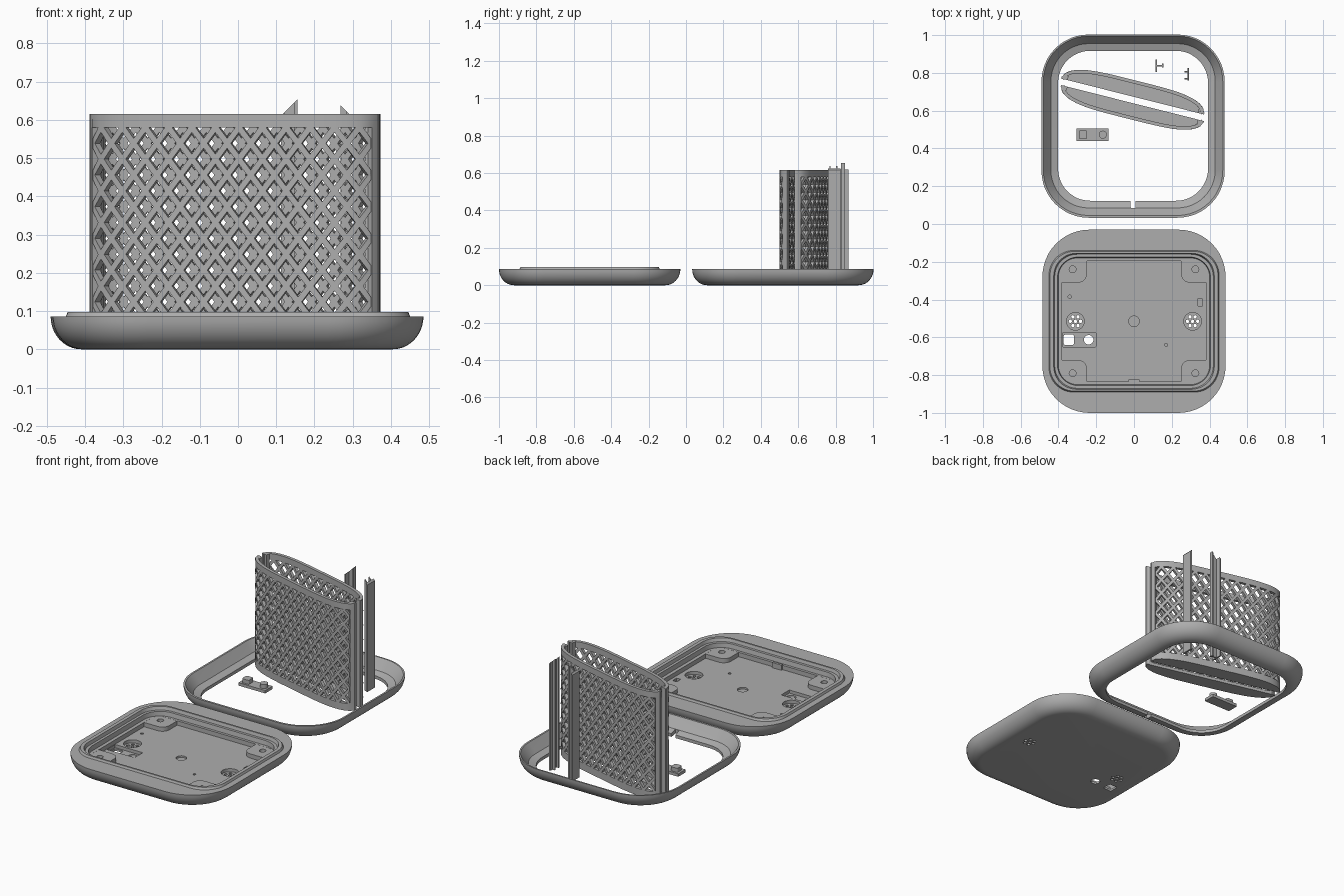
import bpy, bmesh, math
from mathutils import Vector

old = bpy.data.objects.get("Cube")
if old:
    bpy.data.objects.remove(old)

grey = bpy.data.materials.new("plastic_grey")
grey.use_nodes = True
colour = (0.42, 0.42, 0.42, 1)
grey.diffuse_color = colour
grey.node_tree.nodes["Principled BSDF"].inputs["Base Color"].default_value = colour


def finish(name, bm, normals=True):
    if normals:
        bmesh.ops.recalc_face_normals(bm, faces=bm.faces)
    me = bpy.data.meshes.new(name)
    bm.to_mesh(me)
    bm.free()
    me.materials.append(grey)
    ob = bpy.data.objects.new(name, me)
    bpy.context.collection.objects.link(ob)
    return ob


def activate(ob):
    bpy.ops.object.select_all(action='DESELECT')
    ob.select_set(True)
    bpy.context.view_layer.objects.active = ob


def smooth(ob):
    activate(ob)
    bpy.ops.object.shade_smooth_by_angle(angle=math.radians(30))


def add_loft(bm, loops, closed=False):
    rows = [[bm.verts.new(p) for p in loop] for loop in loops]
    n = len(rows[0])
    pairs = list(zip(rows, rows[1:]))
    if closed:
        pairs.append((rows[-1], rows[0]))
    else:
        bm.faces.new(rows[0])
        bm.faces.new(rows[-1])
    for a, b in pairs:
        for i in range(n):
            j = (i + 1) % n
            bm.faces.new((a[i], a[j], b[j], b[i]))


def rounded(cx, cy, hx, hy, r, z, n=12):
    pts = []
    for k, (sx, sy) in enumerate(((1, 1), (-1, 1), (-1, -1), (1, -1))):
        for i in range(n + 1):
            a = (k + i / n) * math.pi / 2
            pts.append((cx + sx * (hx - r) + r * math.cos(a),
                        cy + sy * (hy - r) + r * math.sin(a), z))
    return pts


def add_block(bm, cx, cy, hx, hy, r, z0, z1, n=6):
    add_loft(bm, [rounded(cx, cy, hx, hy, r, z, n) for z in (z0, z1)])


def add_disc(bm, cx, cy, r, z0, z1, n=24):
    add_loft(bm, [[(cx + r * math.cos(i * math.tau / n), cy + r * math.sin(i * math.tau / n), z)
                   for i in range(n)] for z in (z0, z1)])


def add_prism(bm, pts, z0, z1):
    add_loft(bm, [[(x, y, z) for x, y in pts] for z in (z0, z1)])


def cut(ob, cutter_bm):
    cutter = finish("cutter", cutter_bm)
    cutter.hide_render = True
    mod = ob.modifiers.new("cut", 'BOOLEAN')
    mod.operation, mod.solver, mod.object = 'DIFFERENCE', 'EXACT', cutter
    activate(ob)
    bpy.ops.object.modifier_apply(modifier=mod.name)
    bpy.data.objects.remove(cutter)


# Bowl-shaped outside shared by the base and the bezel
HEIGHT, HALF, CORNER, FILLET = 0.086, 0.485, 0.25, 0.08


def outer_loops(cx, cy):
    loops = []
    for i in range(11):
        a = i / 10 * math.pi / 2
        inset = FILLET * (1 - math.sin(a))
        loops.append(rounded(cx, cy, HALF - inset, HALF - inset, CORNER - inset,
                             HEIGHT * (1 - math.cos(a))))
    return loops


# Base tray with raised lip, ledge and pocket
BY = -0.515
inner = [(.45, .375, .13, HEIGHT), (.445, .37, .13, .098), (.425, .36, .12, .098),
         (.42, .355, .12, .08), (.405, .34, .11, .08), (.4, .335, .1, .055),
         (.38, .32, .05, .055), (.38, .32, .05, .03)]
bm = bmesh.new()
add_loft(bm, outer_loops(0, BY) + [rounded(0, BY, *row) for row in inner])
base = finish("base_tray", bm)

# Shallow recesses in the pocket floor
bm = bmesh.new()
for side in (-1, 1):
    add_disc(bm, side * .31, BY, .047, .012, .05)
add_disc(bm, 0, BY, .028, .02, .05)
add_block(bm, -.29, -.613, .088, .037, .003, .012, .05)
add_disc(bm, -.34, -.385, .009, .015, .05, 12)
add_disc(bm, .17, -.64, .008, .015, .05, 12)
add_block(bm, .35, -.415, .013, .018, .002, .015, .05)
cut(base, bm)

# Through holes: grilles, switch and button
bm = bmesh.new()
for side in (-1, 1):
    add_disc(bm, side * .31, BY, .009, -.02, .05, 12)
    for k in range(6):
        a = k * math.tau / 6
        add_disc(bm, side * .31 + .027 * math.cos(a), BY + .027 * math.sin(a), .009, -.02, .05, 12)
add_block(bm, -.345, -.613, .027, .027, .008, -.02, .05)
add_disc(bm, -.24, -.613, .025, -.02, .05)
cut(base, bm)
smooth(base)

# Corner screw bosses
for sx, side in ((-1, "right"), (1, "left")):
    for sy, end in ((-1, "front"), (1, "back")):
        bm = bmesh.new()
        pts = [(.38, .32), (.25, .32), (.25, .25)]
        pts += [(.295 - .045 * math.cos(a), .25 - .045 * math.sin(a))
                for a in [i * math.pi / 16 for i in range(1, 9)]]
        pts += [(.38, .205)]
        add_prism(bm, [(sx * x, BY + sy * y) for x, y in pts], .025, .0545)
        boss = finish(f"screw_boss_{end}_{side}", bm)
        bm = bmesh.new()
        add_disc(bm, sx * .325, BY + sy * .275, .018, .035, .1)
        cut(boss, bm)
        smooth(boss)

# Small latch tab at the front of the pocket
bm = bmesh.new()
add_block(bm, 0, BY - .316, .03, .007, .001, .025, .06, 2)
finish("latch_tab", bm)

# Open bezel ring with a notch in its inner ledge
RX, RY = -.005, .518
bm = bmesh.new()
ring_inner = [(.475, .24, HEIGHT), (.45, .22, .05), (.435, .2, .03),
              (.397, .17, .018), (.397, .17, 0)]
add_loft(bm, outer_loops(RX, RY) + [rounded(RX, RY + .002, h, h, r, z) for h, r, z in ring_inner], True)
ring = finish("bezel_ring", bm)
bm = bmesh.new()
add_block(bm, RX, .11, .013, .024, .001, -.05, .07, 2)
cut(ring, bm)
smooth(ring)

# Lattice panels: curved wall, floor and end posts
ALONG = Vector((.97, -.244, 0)).normalized()
ACROSS = Vector((.244, .97, 0)).normalized()
TOP, Z_LOW, Z_HIGH, WALL = .615, .041, .58, .018


def bow(half, rise, n):
    pts = []
    for i in range(n + 1):
        a = (i / n - .5) * math.pi
        s = math.sin(a)
        pts.append((half * math.copysign(math.sqrt(abs(s)), s), rise * math.cos(a)))
    return pts


def lattice_panel(name, mid, sign):
    def place(s, h, z=0):
        return Vector(mid) + ALONG * s + ACROSS * (sign * h) + Vector((0, 0, z))

    path = [Vector(p) for p in bow(.382, .077, 400)]
    dist = [0]
    for a, b in zip(path, path[1:]):
        dist.append(dist[-1] + (b - a).length)

    def at(u, z):
        k = next((i for i in range(1, len(dist)) if dist[i] >= u), len(dist) - 1)
        p = path[k - 1].lerp(path[k], (u - dist[k - 1]) / (dist[k] - dist[k - 1]))
        return place(p.x, p.y, z)

    length, margin = dist[-1], .03
    cols, rows, hole = round((length - 2 * margin) / .065) * 2, 13, .69
    du, dz = (length - 2 * margin) / cols, (Z_HIGH - Z_LOW) / rows
    bm = bmesh.new()

    def quad(*uz):
        bm.faces.new([bm.verts.new(at(u, z)) for u, z in uz])

    # Each diamond cell is four bars around a hole, halved at the border
    for i in range(cols + 1):
        for j in range(rows + 1):
            if (i + j + rows) % 2:
                continue
            u, z = margin + i * du, Z_LOW + j * dz
            for p in (-1, 1):
                for q in (-1, 1):
                    if 0 <= i + p <= cols and 0 <= j + q <= rows:
                        bar = [(u + p * du, z), (u, z + q * dz),
                               (u, z + q * dz * hole), (u + p * du * hole, z)]
                        quad(*(bar if p * q > 0 else bar[::-1]))
    # Solid border
    stops = [0] + [margin + i * du for i in range(cols + 1)] + [length]
    for a, b in zip(stops, stops[1:]):
        for lo, hi in ((0, Z_LOW), (Z_HIGH, TOP)):
            quad((a, lo), (b, lo), (b, hi), (a, hi))
    for a, b in ((0, margin), (length - margin, length)):
        quad((a, Z_LOW), (b, Z_LOW), (b, Z_HIGH), (a, Z_HIGH))
    bmesh.ops.remove_doubles(bm, verts=bm.verts, dist=1e-5)
    wall = finish(name + "_wall", bm, False)
    mod = wall.modifiers.new("thickness", 'SOLIDIFY')
    mod.thickness, mod.offset = WALL, 0
    activate(wall)
    bpy.ops.object.modifier_apply(modifier=mod.name)
    smooth(wall)

    bm = bmesh.new()
    add_prism(bm, [place(s, h).xy for s, h in bow(.388, .084, 40)], 0, WALL)
    smooth(finish(name + "_floor", bm))
    bm = bmesh.new()
    for end in (-1, 1):
        for a, b, c, d in ((.365, .39, 0, .01), (.355, .366, 0, .022)):
            add_prism(bm, [place(end * s, h).xy for s, h in ((a, c), (b, c), (b, d), (a, d))], 0, TOP)
    finish(name + "_end_posts", bm)


lattice_panel("back_panel", (-.0075, .675, 0), 1)
lattice_panel("front_panel", (-.0075, .64, 0), -1)


# Upright strips with mitred tops
def strip(name, boxes, height):
    bm = bmesh.new()
    for x0, x1, y0, y1 in boxes:
        base_pts = [(x0, y0), (x1, y0), (x1, y1), (x0, y1)]
        add_loft(bm, [[(x, y, 0) for x, y in base_pts],
                      [(x, y, height(x)) for x, y in base_pts]])
    finish(name, bm)


strip("tee_strip", ((.113, .121, .805, .87), (.121, .155, .835, .842), (.147, .155, .828, .849)),
      lambda x: .653 - (.155 - x))
strip("channel_strip", ((.282, .291, .76, .827), (.268, .282, .766, .773), (.268, .282, .802, .809)),
      lambda x: .638 - (x - .268))

# Button plate
bm = bmesh.new()
add_block(bm, -.22, .473, .085, .033, .003, 0, .017)
add_block(bm, -.27, .473, .022, .022, .007, .016, .04)
add_disc(bm, -.165, .473, .021, .016, .04)
smooth(finish("button_plate", bm))
